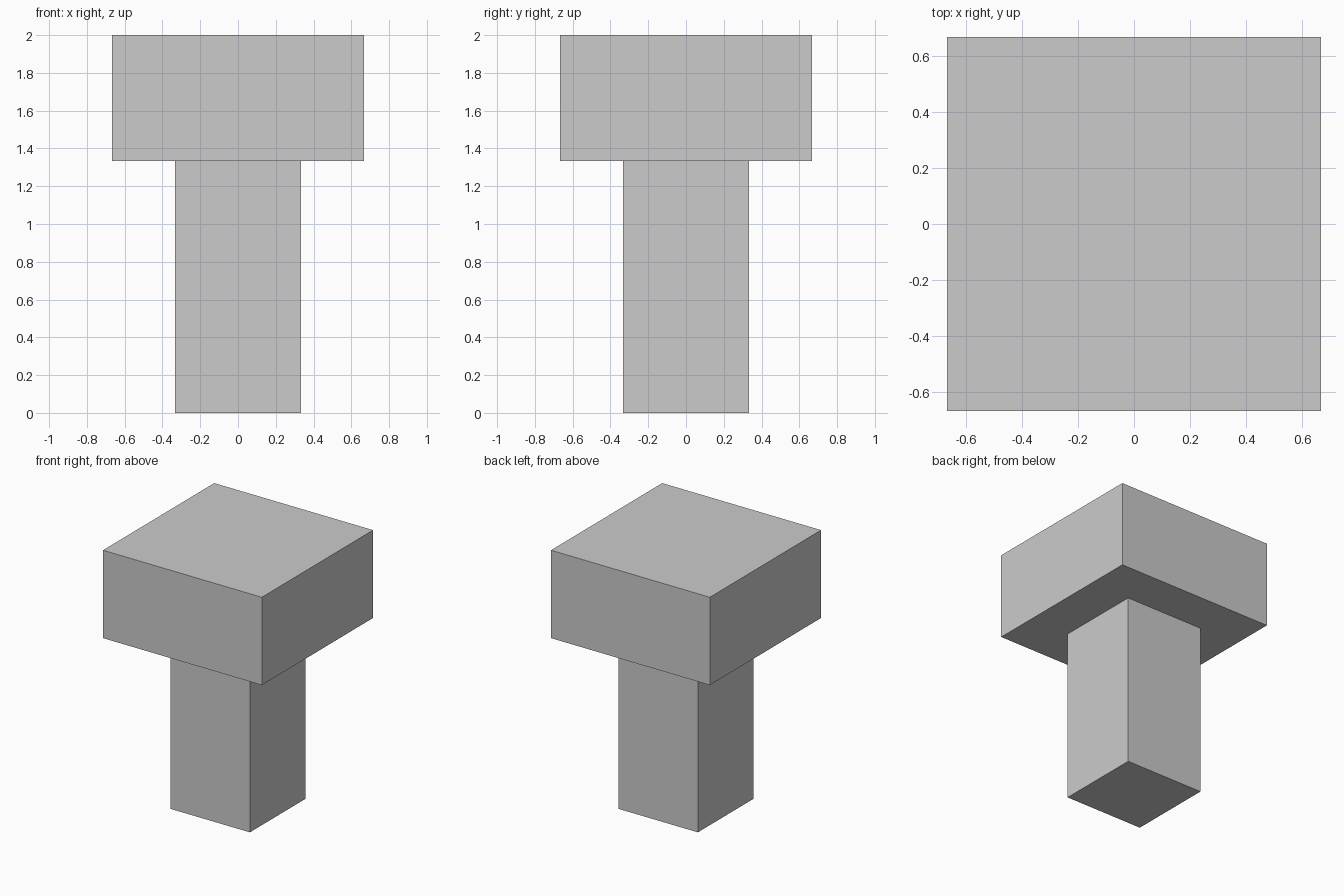
import bpy

if "Cube" in bpy.data.objects:
    bpy.data.objects.remove(bpy.data.objects["Cube"])

UNIT = 2 / 3  # the model sits on a regular 2/3 module


def box(name, width, z0, z1):
    """Square block centred on the z axis, from z0 up to z1."""
    bpy.ops.mesh.primitive_cube_add(size=1, location=(0, 0, (z0 + z1) / 2))
    ob = bpy.context.object
    ob.name = ob.data.name = name
    ob.scale = (width, width, z1 - z0)
    bpy.ops.object.transform_apply(location=False, rotation=False, scale=True)
    return ob


# Narrow square post
box("post", UNIT, 0, 2 * UNIT)

# Wide square block on top
box("head_block", 2 * UNIT, 2 * UNIT, 3 * UNIT)
